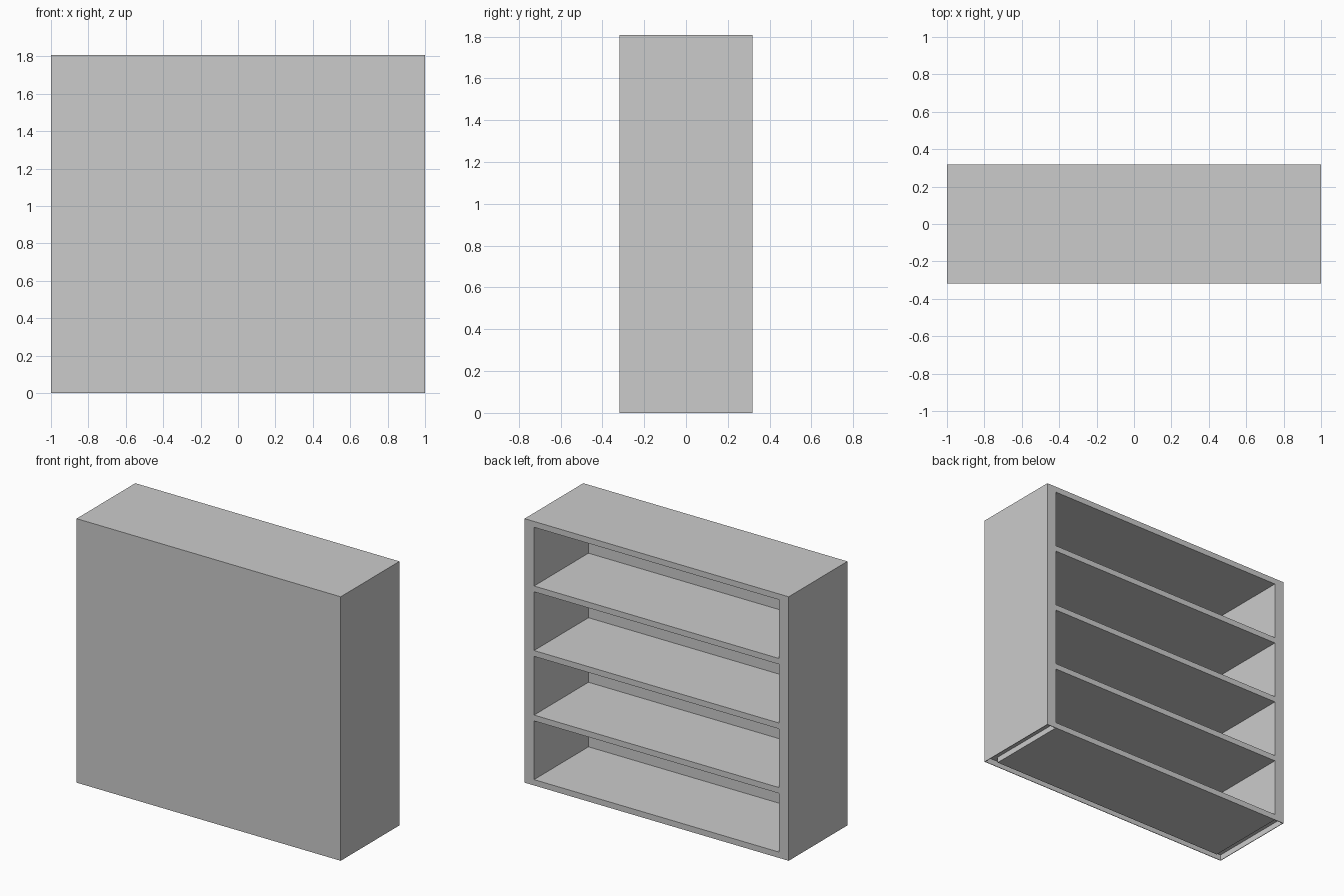
import bpy, bmesh

if "Cube" in bpy.data.objects:
    bpy.data.objects.remove(bpy.data.objects["Cube"])

W, D, H = 1.0, 0.3175, 1.807      # half width, half depth, height
SIDE, SHELF, BACK = 0.072, 0.04, 0.047
SKIN = 0.004                      # thin skirt around the recessed base
ROWS = 4
inner_x, inner_y = W - SIDE, -D + BACK


def box(name, lo, hi):
    """Box between two opposite corners."""
    bm = bmesh.new()
    bmesh.ops.create_cube(bm, size=1)
    for v in bm.verts:
        v.co = [(a + b) / 2 + c * (b - a) for a, b, c in zip(lo, hi, v.co)]
    mesh = bpy.data.meshes.new(name)
    bm.to_mesh(mesh)
    bm.free()
    ob = bpy.data.objects.new(name, mesh)
    bpy.context.collection.objects.link(ob)
    return ob


def mirrored_box(name, lo, hi):
    """Box on +x with a mirrored twin on -x."""
    box(name, lo, hi).modifiers.new("mirror", "MIRROR")


# Side panels, hollow under the bottom edge
mirrored_box("side_panel", (inner_x, inner_y, SHELF), (W, D, H))
mirrored_box("side_skirt", (W - SKIN, -D, 0), (W, D, SHELF))
mirrored_box("post_skirt", (inner_x, D - SKIN, 0), (W - SKIN, D, SHELF))

# Closed front panel and its skirt
box("front_panel", (-W, -D, SHELF), (W, inner_y, H))
box("front_skirt", (-W + SKIN, -D, 0), (W - SKIN, -D + SKIN, SHELF))

# Base, shelves and top, evenly spaced
pitch = (H - SHELF) / ROWS
for i in range(ROWS + 1):
    name = "base_board" if i == 0 else "top_board" if i == ROWS else "shelf"
    z = i * pitch
    box(name, (-inner_x, inner_y, z), (inner_x, D, z + SHELF))
